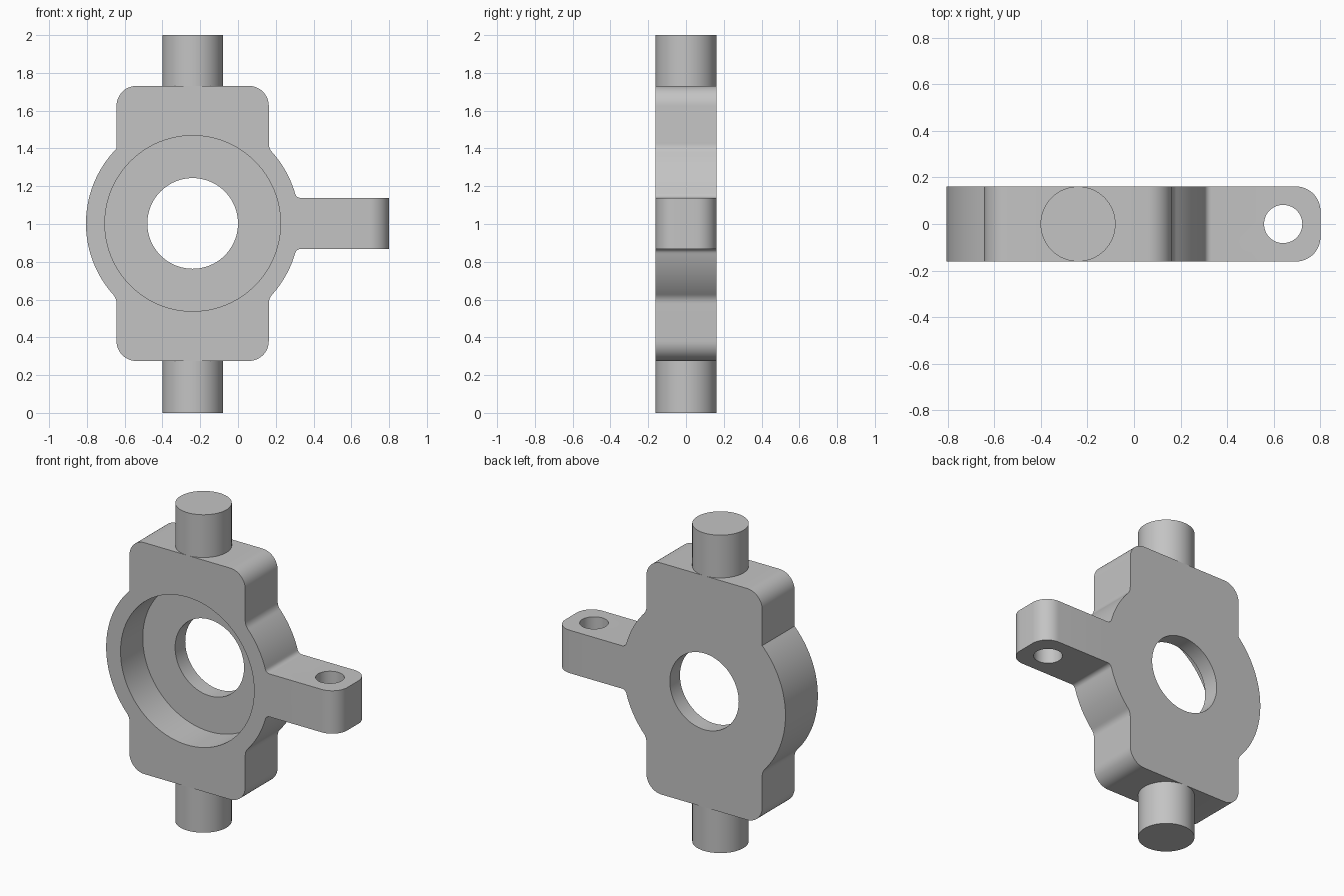
import bpy, bmesh, math
from mathutils import Matrix, Vector

if "Cube" in bpy.data.objects:
    bpy.data.objects.remove(bpy.data.objects["Cube"])

CX, CZ = -0.24, 1.003         # centre of the bore
T = 0.161                     # half thickness
R, W, H = 0.565, 0.403, 0.728 # disc radius, block half width and half height
ARM_H, ARM_END = 0.135, 1.04  # arm half height, reach from the bore centre

steel = bpy.data.materials.new("steel grey")
steel.diffuse_color = (0.55, 0.55, 0.55, 1)
steel.use_nodes = True
steel.node_tree.nodes["Principled BSDF"].inputs["Base Color"].default_value = steel.diffuse_color


def finish(bm, name):
    bmesh.ops.recalc_face_normals(bm, faces=bm.faces)
    me = bpy.data.meshes.new(name)
    bm.to_mesh(me)
    bm.free()
    ob = bpy.data.objects.new(name, me)
    bpy.context.collection.objects.link(ob)
    me.materials.append(steel)
    return ob


def cylinder(name, radius, start, end, segments=64, open_start=False):
    start, end = Vector(start), Vector(end)
    axis = end - start
    bm = bmesh.new()
    rot = axis.to_track_quat('Z', 'Y').to_matrix().to_4x4()
    bmesh.ops.create_cone(bm, cap_ends=True, segments=segments, radius1=radius,
                          radius2=radius, depth=axis.length,
                          matrix=Matrix.Translation((start + end) / 2) @ rot)
    if open_start:
        cap = [f for f in bm.faces if (f.calc_center_median() - start).length < 1e-4]
        bmesh.ops.delete(bm, geom=cap, context='FACES_ONLY')
    return finish(bm, name)


def arc(cx, cz, r, a0, a1, n):
    return [(cx + r * math.cos(a0 + (a1 - a0) * i / n),
             cz + r * math.sin(a0 + (a1 - a0) * i / n)) for i in range(n + 1)]


def quarter(arm, fillet):
    """Outline of one quadrant, running from the side up to the top edge."""
    pts, a_start = [], 0.0
    if arm:
        r = 0.03
        c = (math.sqrt((R + r) ** 2 - (ARM_H + r) ** 2), ARM_H + r)
        a_start = math.atan2(c[1], c[0])
        pts += [(ARM_END, ARM_H)]
        pts += arc(*c, r, -math.pi / 2, a_start - math.pi, 6)
    a_end = math.acos(W / R)
    shoulder = []
    if fillet:
        c = (W + fillet, math.sqrt((R + fillet) ** 2 - (W + fillet) ** 2))
        a_end = math.atan2(c[1], c[0])
        shoulder = arc(*c, fillet, a_end + math.pi, math.pi, 8)[1:]
    pts += arc(0, 0, R, a_start, a_end, 24)[1 if arm else 0:] + shoulder
    q = 0.105
    return pts + arc(W - q, H - q, q, 0, math.pi / 2, 12)


# Housing: outline from four quadrants, extruded through the thickness
right = quarter(True, 0.07)
left_top, left_low = quarter(False, 0), quarter(False, 0.07)
outline = right + [(-x, z) for x, z in reversed(left_top)]
outline += [(-x, -z) for x, z in left_low[1:]]
outline += [(x, -z) for x, z in reversed(right)]
bm = bmesh.new()
face = bm.faces.new([bm.verts.new((CX + x, -T, CZ + z)) for x, z in outline])
ext = bmesh.ops.extrude_face_region(bm, geom=[face])
bmesh.ops.translate(bm, vec=(0, 2 * T, 0),
                    verts=[v for v in ext["geom"] if isinstance(v, bmesh.types.BMVert)])
bmesh.ops.recalc_face_normals(bm, faces=bm.faces)
# Round the arm tip
tip = [e for e in bm.edges if all(v.co.x > CX + ARM_END - 1e-4 for v in e.verts)
       and abs(e.verts[0].co.z - e.verts[1].co.z) > 0.1]
bmesh.ops.bevel(bm, geom=tip, offset=0.105, segments=12, profile=0.5, affect='EDGES')
housing = finish(bm, "housing")

# Bearing recess, through bore and arm hole
cutters = [
    cylinder("recess_cutter", 0.465, (CX, -0.4, CZ), (CX, 0.06, CZ), 96),
    cylinder("bore_cutter", 0.24, (CX, -0.3, CZ), (CX, 0.4, CZ), 80),
    cylinder("arm_hole_cutter", 0.082, (0.64, 0, CZ - 0.3), (0.64, 0, CZ + 0.3), 48),
]
for c in cutters:
    c.hide_render = True
    mod = housing.modifiers.new(c.name, 'BOOLEAN')
    mod.operation, mod.solver, mod.object = 'DIFFERENCE', 'EXACT', c
bpy.context.view_layer.objects.active = housing
for c in cutters:
    bpy.ops.object.modifier_apply(modifier=c.name)
    bpy.data.objects.remove(c)

# Pivot pins above and below
pins = [cylinder("upper_pin", 0.161, (CX, 0, CZ + H), (CX, 0, 2), open_start=True),
        cylinder("lower_pin", 0.161, (CX, 0, CZ - H), (CX, 0, 0), open_start=True)]

for ob in [housing] + pins:
    ob.select_set(True)
bpy.ops.object.shade_smooth_by_angle(angle=math.radians(25))
